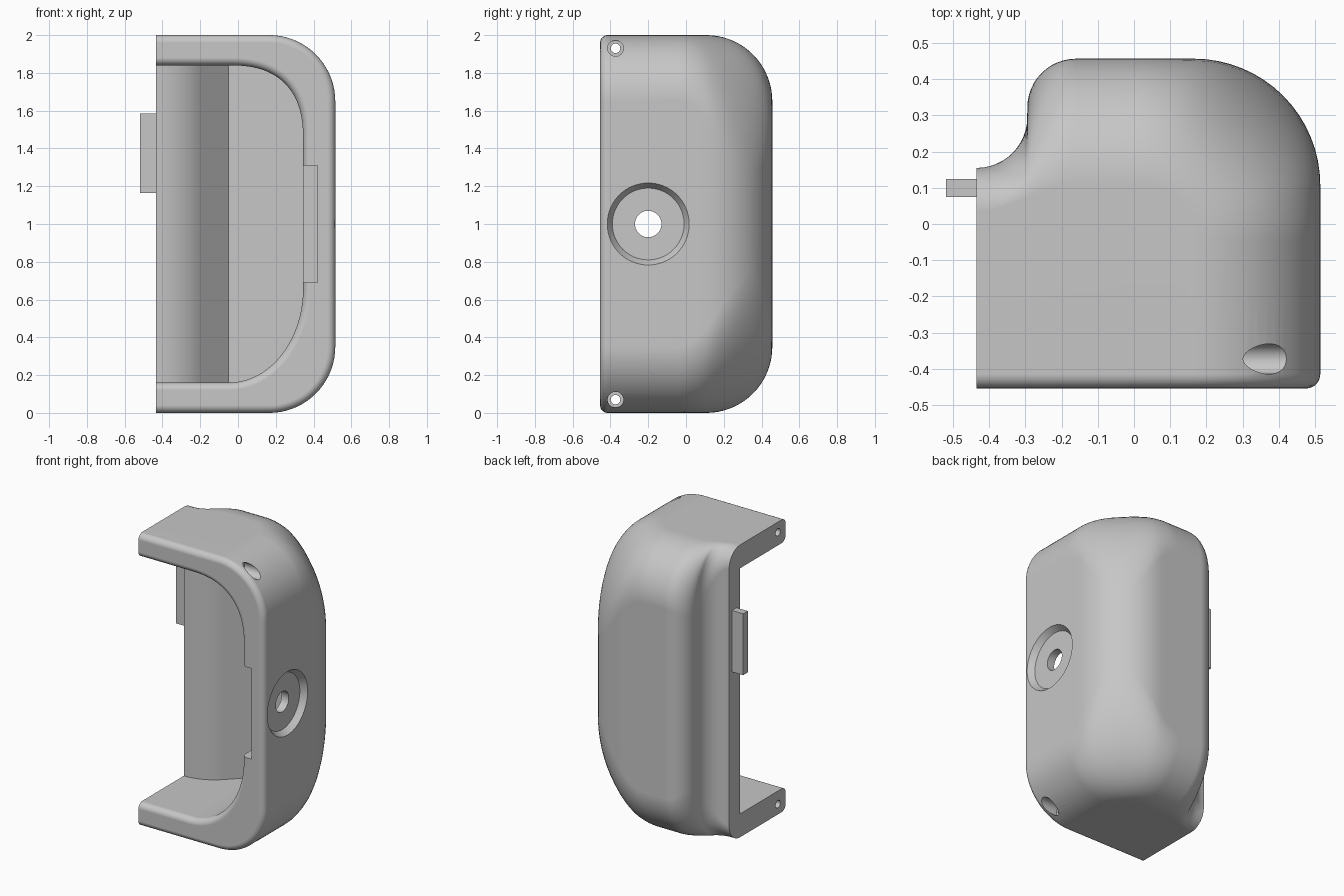
import bpy, bmesh
from math import sin, cos, pi, radians
from mathutils import Vector

cube = bpy.data.objects.get("Cube")
if cube:
    bpy.data.objects.remove(cube, do_unlink=True)

grey = bpy.data.materials.new("matte_grey")
grey.use_nodes = True
COLOR = (0.57, 0.57, 0.57, 1)
grey.diffuse_color = COLOR
grey.node_tree.nodes["Principled BSDF"].inputs["Base Color"].default_value = COLOR

LEFT, RIGHT, FRONT, BACK, TOP = -0.435, 0.515, -0.455, 0.457, 2.0
R = 0.35      # large outer rounding
LIP = 0.04    # small rounding of the front edges


def finish(name, bm):
    bmesh.ops.recalc_face_normals(bm, faces=bm.faces[:])
    mesh = bpy.data.meshes.new(name)
    bm.to_mesh(mesh)
    bm.free()
    mesh.materials.append(grey)
    obj = bpy.data.objects.new(name, mesh)
    bpy.context.collection.objects.link(obj)
    return obj


def loft(rings):
    """Closed solid through rings of equal point count."""
    bm = bmesh.new()
    vs = [[bm.verts.new(p) for p in ring] for ring in rings]
    n = len(vs[0])
    for a, b in zip(vs, vs[1:]):
        for i in range(n):
            j = (i + 1) % n
            bm.faces.new((a[i], a[j], b[j], b[i]))
    bm.faces.new(vs[0])
    bm.faces.new(vs[-1])
    bmesh.ops.remove_doubles(bm, verts=bm.verts[:], dist=1e-5)
    return bm


def box(name, x, y, z):
    return finish(name, loft([[(x[0], y[0], h), (x[1], y[0], h), (x[1], y[1], h), (x[0], y[1], h)] for h in z]))


def rod(name, y, z, sections, n=48):
    """Round solid along x from (x, radius) sections."""
    return finish(name, loft([[(x, y + r * cos(2 * pi * i / n), z + r * sin(2 * pi * i / n)) for i in range(n)]
                              for x, r in sections]))


def boolean(target, cutter, operation="DIFFERENCE"):
    mod = target.modifiers.new("cut", "BOOLEAN")
    mod.operation, mod.object, mod.solver = operation, cutter, "EXACT"
    apply(target, mod)
    bpy.data.objects.remove(cutter, do_unlink=True)


def apply(obj, mod):
    bpy.context.view_layer.objects.active = obj
    bpy.ops.object.modifier_apply(modifier=mod.name)


def arc(cx, cy, r, a0, a1, n):
    steps = [radians(a0 + (a1 - a0) * i / n) for i in range(n + 1)]
    return [(cx + r * cos(a), cy + r * sin(a)) for a in steps]


# Outer shell: each plan entry is an outline point, the point where its
# rounding reaches the flat top, and the height of that rounding
cx, cy = RIGHT - R, BACK - R
SET = 0.15    # how far the swollen corner reaches along the straight sides
plan = [((LEFT, FRONT), (LEFT, FRONT), R), ((RIGHT, FRONT), (cx, FRONT), R)]
corner = [(RIGHT, cy - SET + SET * i / 4) for i in range(4)]
corner += arc(cx, cy, R, 0, 90, 16)
corner += [(cx - SET * i / 4, BACK) for i in range(1, 5)]
tops = arc(cx - SET, cy - SET, SET, 0, 90, len(corner) - 1)
for i, (p, t) in enumerate(zip(corner, tops)):
    plan.append((p, t, R + 0.38 * sin(pi * i / (len(corner) - 1)) ** 2))

# The back runs into an S-shaped step down to the thin side wall
step = arc(-0.16, BACK - 0.135, 0.135, 90, 180, 12) + arc(LEFT, 0.295, 0.14, 0, -90, 12)
for i, p in enumerate(step):
    s = i / (len(step) - 1)
    blend = s * s * (3 - 2 * s)
    t = (-0.16 + (LEFT + 0.16) * s, cy + (0.035 - cy) * blend)
    plan.append((p, t, R + (0.12 - R) * blend + 0.15 * sin(pi * s) ** 2))

STEPS = 18
rings = []
for upper in (False, True):
    for k in range(STEPS + 1):
        a = pi / 2 * (k if upper else STEPS - k) / STEPS
        ring = []
        for (x, y), (tx, ty), height in plan:
            f, h = 1 - cos(a), height * (1 - sin(a))
            ring.append((x + (tx - x) * f, y + (ty - y) * f, TOP - h if upper else h))
        rings.append(ring)
bm = loft(rings)
for axis, level in ((1, FRONT), (0, LEFT)):
    flat = [f for f in bm.faces if all(abs(v.co[axis] - level) < 1e-5 for v in f.verts)]
    bmesh.ops.dissolve_faces(bm, faces=flat)
bmesh.ops.dissolve_verts(bm, verts=[v for v in bm.verts if len(v.link_edges) == 2])
bmesh.ops.recalc_face_normals(bm, faces=bm.faces[:])

# Small rounding around the front face, except along the open side
front = next(f for f in bm.faces if f.normal.y < -0.99)
rim = [e for e in front.edges if max(v.co.x for v in e.verts) > LEFT + 0.01]
bmesh.ops.bevel(bm, geom=rim, offset=LIP, segments=5, profile=0.5, affect="EDGES")
shell = finish("curved_housing", bm)

# Pocket: D-shaped opening with a rounded front lip
opening = [(-0.7, 0.16)]
N = 20
for i in range(N + 1):
    a = pi / 2 * i / N
    opening.append((-0.05 + 0.395 * sin(a), 0.66 - 0.5 * cos(a)))
for i in range(N + 1):
    a = pi / 2 * i / N
    opening.append((-0.05 + 0.395 * max(cos(a), 0) ** 0.8, 1.44 + 0.4 * sin(a) ** 0.8))
opening.append((-0.7, 1.84))


def grown(points, d):
    out = []
    for i, p in enumerate(points):
        a, b = points[max(i - 1, 0)], points[min(i + 1, len(points) - 1)]
        t = Vector((b[0] - a[0], b[1] - a[1])).normalized()
        out.append((p[0] + t.y * d, p[1] - t.x * d))
    return out


levels = [(FRONT - 0.1, LIP)]
for i in range(7):
    a = pi / 2 * i / 6
    levels.append((FRONT + LIP * (1 - cos(a)), LIP * (1 - sin(a))))
levels.append((0.7, 0))
pocket = finish("pocket_cutter", loft([[(x, y, z) for x, z in grown(opening, d)] for y, d in levels]))

# Pocket depth: thin side wall that bends back to a flat rear wall
depth = [(-0.8, -0.8), (0.8, -0.8), (0.8, 0.282), (-0.05, 0.282)]
depth += arc(LEFT, 0.365, 0.33, -45, -90, 12) + [(-0.8, 0.035)]
limit = finish("pocket_depth", loft([[(x, y, z) for x, y in depth] for z in (-0.5, 2.5)]))
boolean(pocket, limit, "INTERSECT")
boolean(shell, pocket)

# Relief notch inside the side wall, dial seat and its through hole
boolean(shell, box("notch_cutter", (0.2, 0.42), (-0.6, 0.05), (0.69, 1.31)))
boolean(shell, rod("dial_seat_cutter", -0.2, 1, [(0.475, 0.19), (RIGHT, 0.217), (0.6, 0.217)], 64))
boolean(shell, rod("dial_hole_cutter", -0.2, 1, [(0.3, 0.07), (0.6, 0.07)]))

# Screw holes with wide outer bores through both arms
for z in (0.07, 1.93):
    boolean(shell, rod("screw_cutter", -0.373, z, [(-0.6, 0.025), (0.28, 0.025), (0.28001, 0.042), (0.7, 0.042)], 32))

# Locating tab on the open side
tab = box("locating_tab", (-0.52, LEFT + 0.005), (0.075, 0.125), (1.165, 1.585))

# Smooth curves, crisp edges
for obj in (shell, tab):
    bpy.ops.object.select_all(action="DESELECT")
    obj.select_set(True)
    bpy.context.view_layer.objects.active = obj
    bpy.ops.object.shade_smooth_by_angle(angle=radians(30))
    mod = obj.modifiers.new("even_shading", "WEIGHTED_NORMAL")
    mod.keep_sharp = True
    apply(obj, mod)
